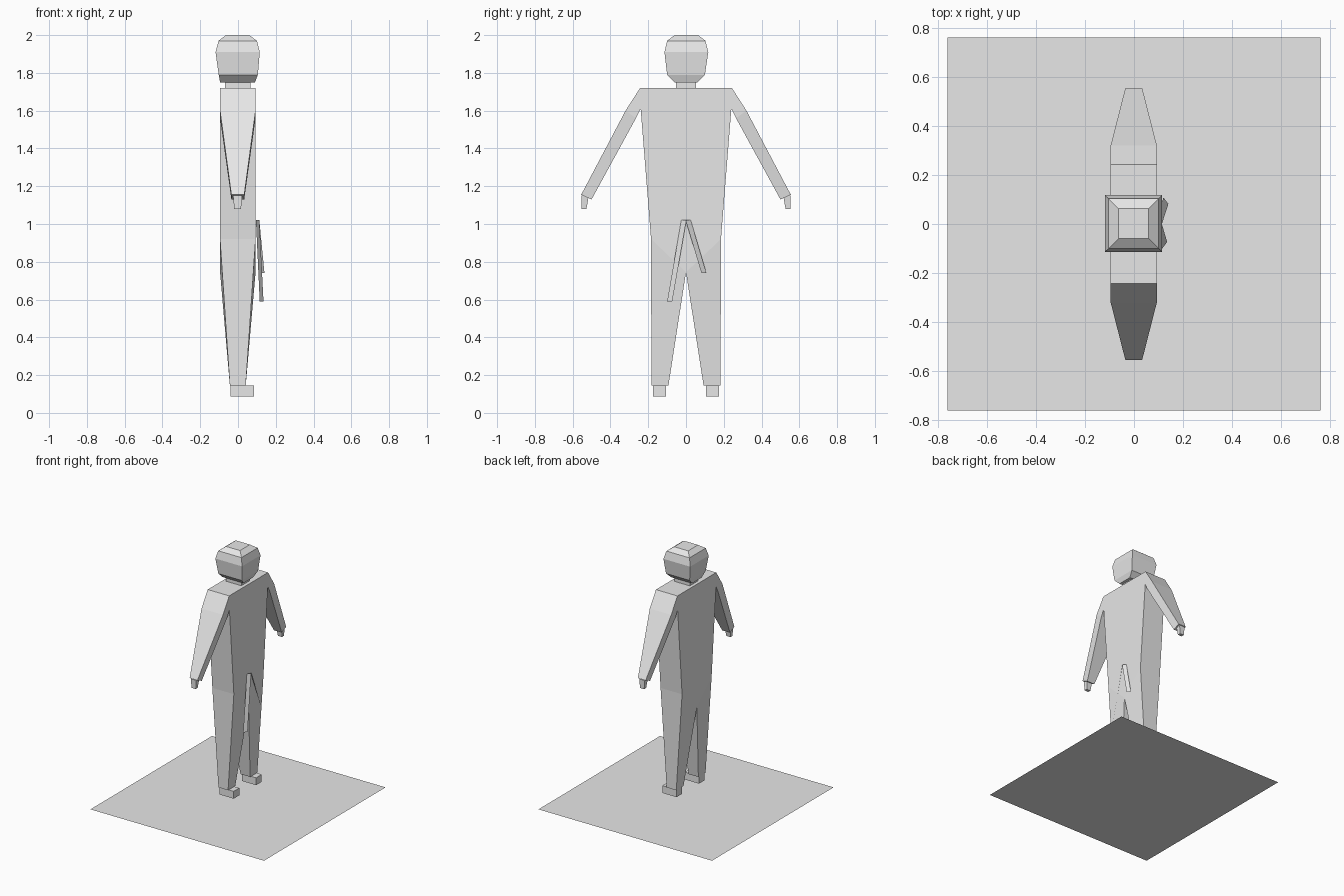
import bpy, bmesh

if "Cube" in bpy.data.objects:
    bpy.data.objects.remove(bpy.data.objects["Cube"])

grey = bpy.data.materials.new("light_grey")
grey.diffuse_color = (0.8, 0.8, 0.8, 1)
grey.use_nodes = True
grey.node_tree.nodes["Principled BSDF"].inputs["Base Color"].default_value = grey.diffuse_color


def finish(name, bm, mirror=False):
    if not any(e.is_wire for e in bm.edges) and len(bm.faces) > 1:
        bmesh.ops.recalc_face_normals(bm, faces=bm.faces[:])
    mesh = bpy.data.meshes.new(name)
    bm.to_mesh(mesh)
    bm.free()
    mesh.materials.append(grey)
    ob = bpy.data.objects.new(name, mesh)
    bpy.context.collection.objects.link(ob)
    if mirror:
        mod = ob.modifiers.new("mirror", 'MIRROR')
        mod.use_axis = (False, True, False)
        mod.use_clip = True
    return ob


def loft(name, rings, mirror=False):
    """Stack of rectangles (x0, x1, y0, y1, z), closed at both ends."""
    bm = bmesh.new()
    loops = [[bm.verts.new(p) for p in ((x0, y0, z), (x1, y0, z), (x1, y1, z), (x0, y1, z))]
             for x0, x1, y0, y1, z in rings]
    for a, b in zip(loops, loops[1:]):
        for i in range(4):
            j = (i + 1) % 4
            bm.faces.new((a[i], a[j], b[j], b[i]))
    bm.faces.new(loops[0])
    bm.faces.new(loops[-1])
    return finish(name, bm, mirror)


def strip(name, pts):
    bm = bmesh.new()
    bm.faces.new([bm.verts.new(p) for p in pts])
    return finish(name, bm)


# Suit: half outline (y, z, half depth), given thickness and mirrored
points = [(0, 1.72, .094), (.243, 1.72, .094), (.24, 1.61, .094), (.185, .92, .094), (0, .92, .094),
          (0, .745, .094), (.183, .145, .042), (.093, .145, .042),
          (.32, 1.60, .094), (.265, 1.56, .094), (.555, 1.155, .034), (.50, 1.13, .034)]
panels = [(0, 1, 2, 3, 4), (4, 3, 5), (3, 6, 7, 5), (1, 8, 9, 2), (8, 10, 11, 9)]
bm = bmesh.new()
front = [bm.verts.new((d - .001, y, z)) for y, z, d in points]
back = [bm.verts.new((-d - .001, y, z)) for y, z, d in points]
for p in panels:
    bm.faces.new([front[i] for i in p])
    bm.faces.new([back[i] for i in reversed(p)])
edges = [tuple(sorted((a, b))) for p in panels for a, b in zip(p, p[1:] + p[:1])]
for a, b in edges:
    on_centre = points[a][0] == 0 and points[b][0] == 0
    if edges.count((a, b)) == 1 and not on_centre:
        bm.faces.new((front[a], front[b], back[b], back[a]))
finish("suit", bm, mirror=True)

# Hands and feet
loft("hands", [(-.026, .022, .515, .553, 1.15), (-.02, .016, .527, .552, 1.08)], True)
loft("feet", [(-.04, .085, .105, .175, .145), (-.04, .085, .105, .175, .087)], True)

# Neck and head
loft("neck", [(-.07, .066, -.052, .052, 1.71), (-.07, .066, -.052, .052, 1.755)])
loft("head", [(-.095, .09, -.06, .06, 1.75), (-.102, .105, -.10, .10, 1.79),
              (-.119, .115, -.114, .118, 1.91), (-.103, .10, -.10, .103, 1.97),
              (-.064, .06, -.06, .064, 2.0)])

# Hanging belt ends
strip("long_belt_end", [(.095, -.025, 1.02), (.113, .002, 1.02), (.135, -.073, .59), (.115, -.10, .59)])
strip("short_belt_end", [(.113, -.002, 1.02), (.095, .025, 1.02), (.12, .108, .74), (.14, .082, .74)])

# Floor mat
s = .76
strip("floor_mat", [(-s, -s, 0), (s, -s, 0), (s, s, 0), (-s, s, 0)])
